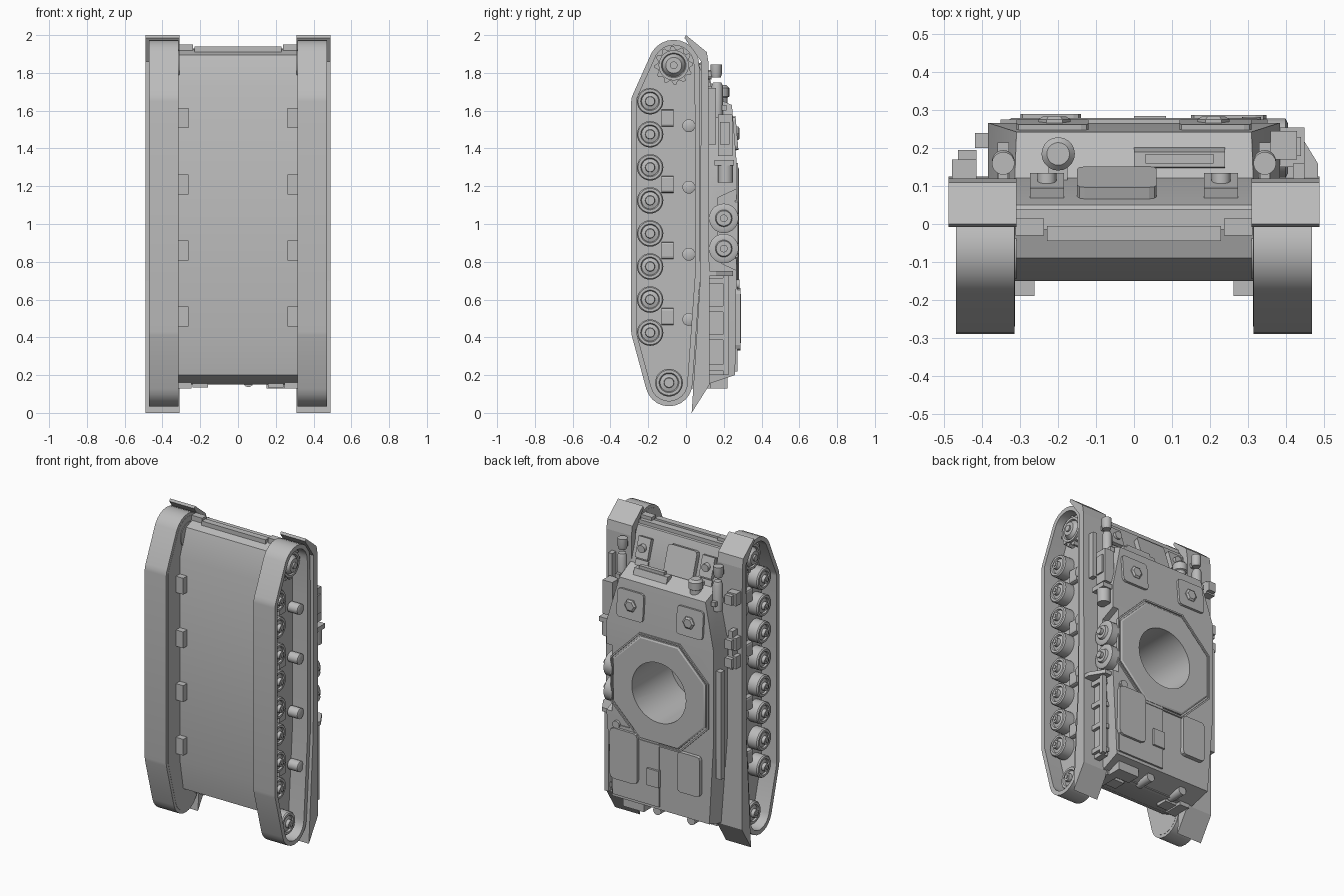
import bpy, bmesh, math
from math import sin, cos, pi
from mathutils import Vector, geometry

cube = bpy.data.objects.get("Cube")
if cube:
    bpy.data.objects.remove(cube, do_unlink=True)

grey = bpy.data.materials.new("plain_grey")
grey.use_nodes = True
grey.diffuse_color = (0.5, 0.5, 0.5, 1)
grey.node_tree.nodes["Principled BSDF"].inputs["Base Color"].default_value = (0.5, 0.5, 0.5, 1)


# ---------- helpers ----------
def shade(ob):
    bpy.ops.object.select_all(action='DESELECT')
    ob.select_set(True)
    bpy.context.view_layer.objects.active = ob
    bpy.ops.object.shade_smooth_by_angle(angle=math.radians(30))


def make(name, bm, smooth=False):
    bmesh.ops.recalc_face_normals(bm, faces=bm.faces[:])
    mesh = bpy.data.meshes.new(name)
    bm.to_mesh(mesh)
    bm.free()
    ob = bpy.data.objects.new(name, mesh)
    bpy.context.collection.objects.link(ob)
    mesh.materials.append(grey)
    if smooth:
        shade(ob)
    return ob


def loft(name, rings, closed=False, smooth=False):
    """Skin a list of equal-length point rings, capped or closed on itself."""
    bm = bmesh.new()
    vs = [[bm.verts.new(p) for p in r] for r in rings]
    n = len(rings[0])
    for i in range(len(rings) if closed else len(rings) - 1):
        a, b = vs[i], vs[(i + 1) % len(vs)]
        for j in range(n):
            bm.faces.new((a[j], a[(j + 1) % n], b[(j + 1) % n], b[j]))
    if not closed:
        bm.faces.new(vs[0])
        bm.faces.new(vs[-1][::-1])
    return make(name, bm, smooth)


def prism(name, yz, x0, x1):
    return loft(name, [[(x, y, z) for y, z in yz] for x in (x0, x1)])


def box(name, x, y, z, tilt=0.0, bevel=0.0):
    """Box from (min, max) spans, optionally tilted about x and bevelled."""
    bm = bmesh.new()
    bmesh.ops.create_cube(bm, size=1)
    bmesh.ops.scale(bm, vec=(x[1] - x[0], y[1] - y[0], z[1] - z[0]), verts=bm.verts)
    if bevel:
        edges = [e for e in bm.edges if abs(e.verts[0].co.y - e.verts[1].co.y) > 1e-5]
        bmesh.ops.bevel(bm, geom=edges, offset=bevel, segments=2, profile=0.5, affect='EDGES')
    ob = make(name, bm)
    ob.location = [(s[0] + s[1]) / 2 for s in (x, y, z)]
    ob.rotation_euler.x = tilt
    return ob


def lathe(name, centre, axis, profile, sides=28):
    """Turned part: profile of (distance along axis, radius), axis is X, Y or Z."""
    rings = []
    for d, r in profile:
        ring = []
        for i in range(sides):
            c, s = r * cos(2 * pi * i / sides), r * sin(2 * pi * i / sides)
            off = {'X': (d, c, s), 'Y': (c, d, s), 'Z': (c, s, d)}[axis]
            ring.append(Vector(centre) + Vector(off))
        rings.append(ring)
    return loft(name, rings, smooth=True)


def cut(ob, cutter):
    mod = ob.modifiers.new("cut", 'BOOLEAN')
    mod.operation, mod.solver, mod.object = 'DIFFERENCE', 'EXACT', cutter
    bpy.context.view_layer.objects.active = ob
    bpy.ops.object.modifier_apply(modifier=mod.name)


# ---------- lower hull ----------
hull = prism("hull", [(-.15, .4), (-.15, 1.72), (-.09, 1.895), (-.01, 1.925), (.05, 1.9),
                      (.13, 1.66), (.13, .15), (-.04, .16), (-.115, .2)], -.315, .315)
box("bow_plate", (-.23, .23), (-.045, -.005), (1.89, 1.94))
box("bow_lip", (-.31, .31), (-.015, .04), (1.88, 1.928))

# ---------- superstructure ----------
sections = []
for z0, z1, low, high, top in ((.15, .2, .34, .35, .26), (.73, .73, .385, .385, .267),
                               (1.36, 1.34, .385, .385, .267), (1.69, 1.63, .315, .31, .243)):
    sections.append([(-low, .11, z0), (low, .11, z0), (high, top, z1), (-high, top, z1)])
upper = loft("superstructure", sections)

# turret ring
C = .97
octagon = [(.36 * cos(pi / 8 + i * pi / 4), .36 * sin(pi / 8 + i * pi / 4)) for i in range(8)]
ring_plate = loft("turret_ring_plate", [[(x * k, y, C + z * k) for x, z in octagon]
                                        for y, k in ((.255, 1), (.274, 1), (.28, .97))])
loft("ring_guard", [[(x * k, y, C + z * k) for x, z in octagon]
                    for k, y in ((1.06, .26), (1.06, .276), (1.03, .276), (1.03, .26))], closed=True)
cutter = lathe("ring_cutter", (0, 0, C), 'Y', [(-.12, .195), (.4, .195)], 40)
notch = prism("notch_cutter", [(.17, .8), (.3, .74), (.3, 1.2), (.17, 1.14)], .345, .6)
cut(upper, notch)
for ob in (hull, upper, ring_plate):
    cut(ob, cutter)
    shade(ob)
for ob in (cutter, notch):
    bpy.data.objects.remove(ob, do_unlink=True)

# deck hatches
for s in (-1, 1):
    box("crew_hatch", (s * .215 - .095, s * .215 + .095), (.246, .27), (1.39, 1.57), .085, .02)
    lathe("hatch_periscope", (s * .21, .254, 1.48), 'Y', [(0, .042), (.022, .042), (.03, .03)], 6)
box("engine_hatch_left", (.15, .35), (.255, .288), (.33, .66), 0, .03)
box("engine_hatch_right", (-.3, -.14), (.255, .29), (.37, .63), 0, .02)
box("engine_filler_hatch", (0, .085), (.255, .285), (.35, .46))
box("engine_deck_plate", (.005, .34), (.25, .272), (.22, .68))
lathe("filler_cap", (.31, .26, .68), 'Y', [(0, .025), (.022, .025)], 16)

# glacis fittings
box("glacis_hatch", (-.15, .06), (.09, .125), (1.68, 1.86), .31, .02)
for s in (-1, 1):
    box("lamp_base", (s * .23 - .045, s * .23 + .045), (.08, .115), (1.72, 1.85), .31)
    lathe("lamp", (s * .23, .09, 1.79), 'Y', [(0, .025), (.045, .025)], 16)
    box("lamp_guard", (s * .23 - .045, s * .23 + .045), (.09, .13), (1.67, 1.71), .31)
    box("tow_bracket", (s * .275 - .038, s * .275 + .038), (-.03, .015), (1.88, 1.95))
    lathe("front_canister", (s * .345, .165, 1.56), 'Z', [(0, .03), (.17, .03), (.19, .022)], 20)
    box("canister_strap", (s * .345 - .015, s * .345 + .015), (.12, .215), (1.6, 1.63))
    lathe("headlamp", (s * .345, .16, 1.775), 'Z', [(0, .024), (.02, .03), (.07, .03)], 20)
    box("headlamp_post", (s * .345 - .012, s * .345 + .012), (.11, .15), (1.78, 1.81))
prism("vision_hood", [(.14, 1.62), (.15, 1.69), (.19, 1.69), (.21, 1.62)], 0, .24)
box("vision_slot", (.03, .21), (.16, .185), (1.66, 1.71))
lathe("ventilator", (-.2, .185, 1.6), 'Z', [(0, .035), (.07, .035), (.075, .044), (.12, .044), (.135, .03)], 20)
box("ventilator_foot", (-.225, -.175), (.115, .17), (1.65, 1.7))

# ---------- side stowage, left side ----------
for z in (.87, 1.03):
    lathe("spare_wheel", (.34, .2, z), 'X', [(0, .078), (.06, .078), (.066, .066), (.066, .045),
                                             (.08, .04), (.08, .02), (.1, .02)])
box("left_locker", (.36, .43), (.17, .245), (1.36, 1.58))
box("left_locker_lid", (.37, .44), (.18, .23), (1.42, 1.54))
lathe("left_drum", (.41, .21, 1.22), 'Z', [(0, .04), (.1, .04)], 20)
box("drum_bracket", (.37, .45), (.15, .255), (1.31, 1.34))
box("left_tool", (.42, .45), (.12, .16), (1.42, 1.72))
loft("rack_gusset", [[(.38, .12, z), (.485, .12, z), (.485, .16, z), (.43, .25, z), (.38, .25, z)]
                     for z in (.725, .75)])
prism("left_rack", [(.12, .2), (.2, .2), (.2, .73), (.12, .73)], .37, .41)
for z in (.24, .4, .55, .7):
    box("rack_rib", (.37, .43), (.12, .21), (z - .015, z + .015))
box("rack_rail", (.4, .43), (.195, .225), (.2, .73))

# right side stowage
box("right_rail", (-.42, -.385), (.2, .24), (.5, 1.2))
for z in (1.25, 1.37, 1.66):
    box("right_box", (-.48, -.415), (.115, .17), (z - .04, z + .04))
    box("right_box_lid", (-.465, -.415), (.165, .195), (z - .03, z + .03))
box("right_box_link", (-.455, -.425), (.12, .17), (1.2, 1.45))

# ---------- rear exhausts ----------
for x in (.055, -.19):
    lathe("exhaust_pipe", (x, .11, .165), 'Y', [(0, .028), (.11, .028)], 18)
box("exhaust_box", (.15, .3), (.13, .22), (.13, .22))
for s in (-1, 1):
    box("tow_hook", (s * .2 - .04, s * .2 + .04), (.02, .1), (.135, .22))
    box("rear_corner", (s * .28 - .035, s * .28 + .035), (0, .13), (.13, .2))

# ---------- running gear ----------
# the track wraps around these circles: y, z, radius
track_circles = ((-.065, 1.84, .135), (-.09, .16, .125), (-.21, 1.65, .08),
                 (-.21, .43, .08), (-.025, 1.6, .1), (-.025, .72, .1))
arcs = [(Vector((y, z)), r, Vector((cos(a * pi / 12), sin(a * pi / 12))))
        for y, z, r in track_circles for a in range(24)]
wrap = [arcs[i] for i in geometry.convex_hull_2d([c + r * d for c, r, d in arcs])]


def track_loop(x, inset):
    return [(x, *(c + (r - inset) * d)) for c, r, d in wrap]


sprocket = [(-.065 + r * cos(a * pi / 24), 1.84 + r * sin(a * pi / 24))
            for a in range(48) for r in [.102 if a % 4 < 2 else .085]]
fender = [(0, 2), (.11, 1.91), (.12, 1.85), (.125, .15), (.03, 0), (.075, .7), (.08, 1.86), (-.008, 1.985)]
wheel = [(0, .07), (.1, .07), (.108, .064), (.108, .05), (.098, .045), (.104, .026),
         (.125, .024), (.125, .012), (.13, .012)]
hub = [(0, .08), (.125, .08), (.125, .065), (.115, .06), (.14, .042), (.14, .02), (.15, .02)]
roller = [(0, .022), (.06, .022), (.06, .034), (.13, .034), (.135, .024)]

for s in (-1, 1):
    loft("track", [track_loop(s * x, inset) for x, inset in
                   ((.315, 0), (.47, 0), (.47, .028), (.315, .028))], closed=True, smooth=True)
    loft("track_inner_panel", [track_loop(s * x, .02) for x in (.314, .36)])
    prism("fender", fender, s * .31, s * .49)
    for i in range(8):
        lathe("road_wheel", (s * .325, -.19, .425 + .175 * i), 'X', [(s * d, r) for d, r in wheel])
    lathe("idler_wheel", (s * .32, -.09, .16), 'X', [(s * d, r * 1.05) for d, r in wheel])
    prism("sprocket_teeth", sprocket, s * .38, s * .42)
    lathe("sprocket_hub", (s * .31, -.065, 1.84), 'X', [(s * d, r) for d, r in hub])
    for z in (.495, .84, 1.195, 1.52):
        lathe("return_roller", (s * .31, .015, z), 'X', [(s * d, r) for d, r in roller], 20)
    for z in (.51, .86, 1.21, 1.56):
        box("suspension_stop", (s * .29 - .028, s * .29 + .028), (-.19, -.1), (z - .053, z + .053))
        box("bump_bracket", (s * .36 - .03, s * .36 + .03), (-.13, -.065), (z - .045, z + .045), 0, .012)
